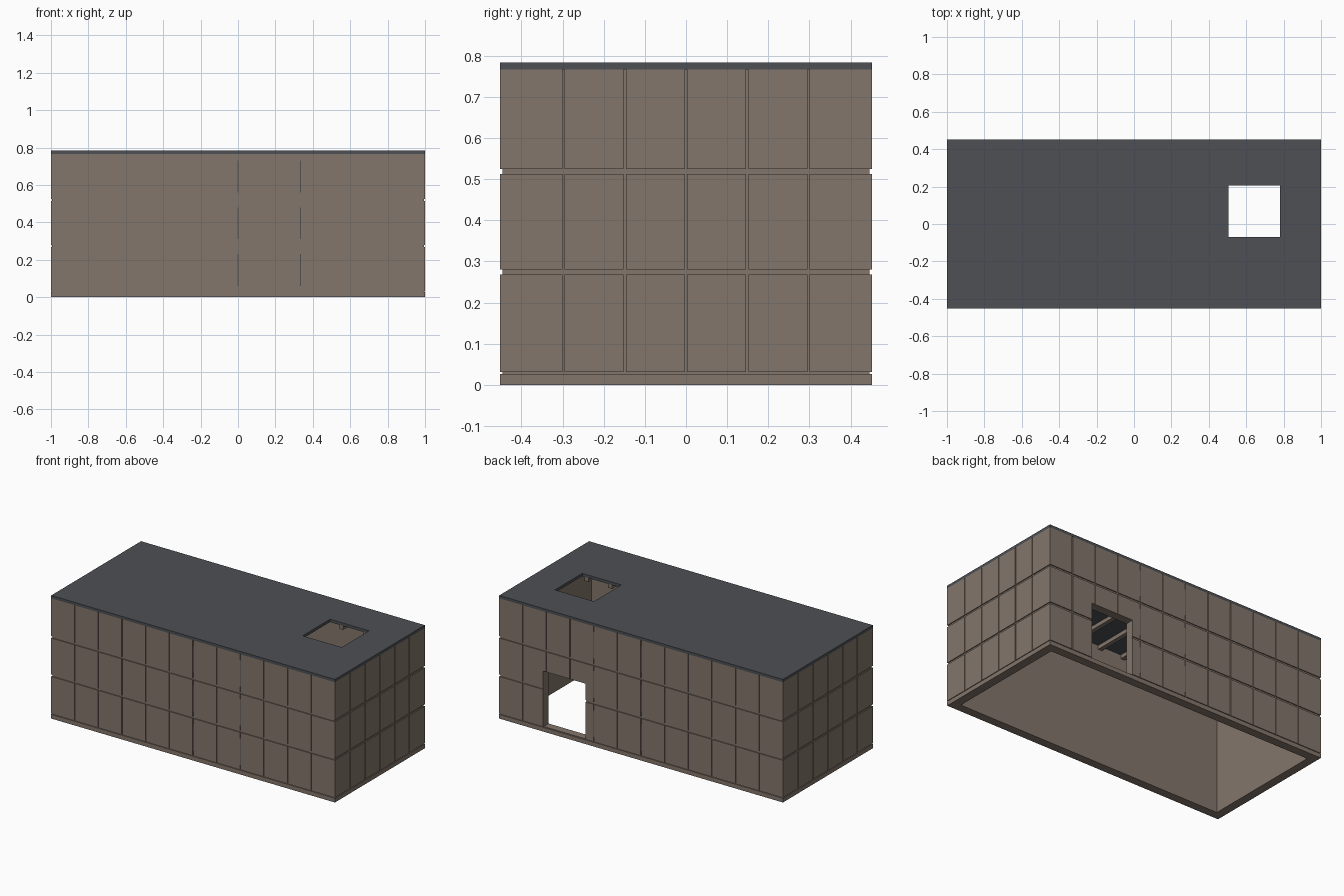
import bpy, bmesh
from mathutils import Vector

if "Cube" in bpy.data.objects:
    bpy.data.objects.remove(bpy.data.objects["Cube"])

X, Y = 1.0, 0.4525            # half size of the building
ROOF_Z, TOP_Z = 0.766, 0.784  # underside and top of the roof slab
DEPTH, WALL = 0.006, 0.055    # panel thickness, total wall thickness
GAP = 0.005
DOOR = (0.39, 0.03, 0.69, 0.385)      # x0, z0, x1, z1 in the back wall
HATCH = (0.505, -0.07, 0.78, 0.205)   # x0, y0, x1, y1 in the roof


def material(name, rgb):
    m = bpy.data.materials.new(name)
    m.diffuse_color = (*rgb, 1)
    m.use_nodes = True
    m.node_tree.nodes["Principled BSDF"].inputs["Base Color"].default_value = m.diffuse_color
    return m


brown = material("brown cladding", (0.227, 0.181, 0.147))
slate = material("slate grey", (0.074, 0.080, 0.091))


def boxes(name, items, mat):
    """One object made of boxes given by (low corner, high corner)."""
    bm = bmesh.new()
    for lo, hi in items:
        lo, hi = Vector(lo), Vector(hi)
        verts = bmesh.ops.create_cube(bm, size=1)["verts"]
        for v in verts:
            v.co = Vector(((lo[i] + hi[i]) / 2 + v.co[i] * (hi[i] - lo[i])) for i in range(3))
    me = bpy.data.meshes.new(name)
    bm.to_mesh(me)
    bm.free()
    me.materials.append(mat)
    ob = bpy.data.objects.new(name, me)
    bpy.context.collection.objects.link(ob)
    return ob


def minus(r, h):
    """Split rectangle r into the rectangles left after removing h."""
    a, b, c, d = r
    e, f, g, k = max(a, h[0]), max(b, h[1]), min(c, h[2]), min(d, h[3])
    if e >= g or f >= k:
        return [r]
    parts = [(a, b, e, d), (g, b, c, d), (e, b, g, f), (e, k, g, d)]
    return [p for p in parts if p[2] - p[0] > 1e-5 and p[3] - p[1] > 1e-5]


def along_x(r, y0, y1):
    return ((r[0], y0, r[1]), (r[2], y1, r[3]))


def along_y(r, x0, x1):
    return ((x0, r[0], r[1]), (x1, r[2], r[3]))


# Wall cores
xo, yo, xi, yi = X - DEPTH, Y - DEPTH, X - WALL, Y - WALL
long_core = (-xo, 0, xo, ROOF_Z)
boxes("front_wall", [along_x(long_core, -yo, -yi)], brown)
boxes("back_wall", [along_x(r, yi, yo) for r in minus(long_core, DOOR)], brown)
for name, s in (("right_wall", 1), ("left_wall", -1)):
    boxes(name, [along_y((-yi, 0, yi, ROOF_Z), *sorted((s * xi, s * xo)))], brown)


# Cladding panels: three rows over a low skirt
def cladding(half, count):
    rows = ((0.031, 0.268), (0.280, 0.513), (0.525, ROOF_Z))
    step = 2 * half / count
    rects = [(-half, 0, half, 0.027)]
    for z0, z1 in rows:
        for i in range(count):
            a = -half + i * step + (GAP / 2 if i else 0)
            b = -half + (i + 1) * step - (GAP / 2 if i < count - 1 else 0)
            rects.append((a, z0, b, z1))
    return rects


long_rects, side_rects = cladding(X, 12), cladding(yo, 6)
boxes("front_panels", [along_x(r, -Y, -yo) for r in long_rects], brown)
boxes("back_panels", [along_x(p, yo, Y) for r in long_rects for p in minus(r, DOOR)], brown)
boxes("right_panels", [along_y(r, xo, X) for r in side_rects], brown)
boxes("left_panels", [along_y(r, -X, -xo) for r in side_rects], brown)

# Slate seals in two of the upright joints, front and back
seals = []
for x in (0, 1 / 3):
    for z in (0.06, 0.31, 0.56):
        r = (x - GAP / 2, z, x + GAP / 2, z + 0.17)
        seals += [along_x(r, -Y + 0.001, -yo), along_x(r, yo, Y - 0.001)]
boxes("joint_seals", seals, slate)

# Roof slab with the hatch opening
boxes("roof", [((r[0], r[1], ROOF_Z), (r[2], r[3], TOP_Z))
               for r in minus((-X, -Y, X, Y), HATCH)], slate)

# Ceiling beams, cut away at the hatch
beams = []
for i in range(12):
    x = -X + (i + 0.5) / 6
    for r in minus((x - 0.014, -yi, x + 0.014, yi), HATCH):
        beams.append(((r[0], r[1], ROOF_Z - 0.025), (r[2], r[3], ROOF_Z)))
boxes("ceiling_beams", beams, brown)
